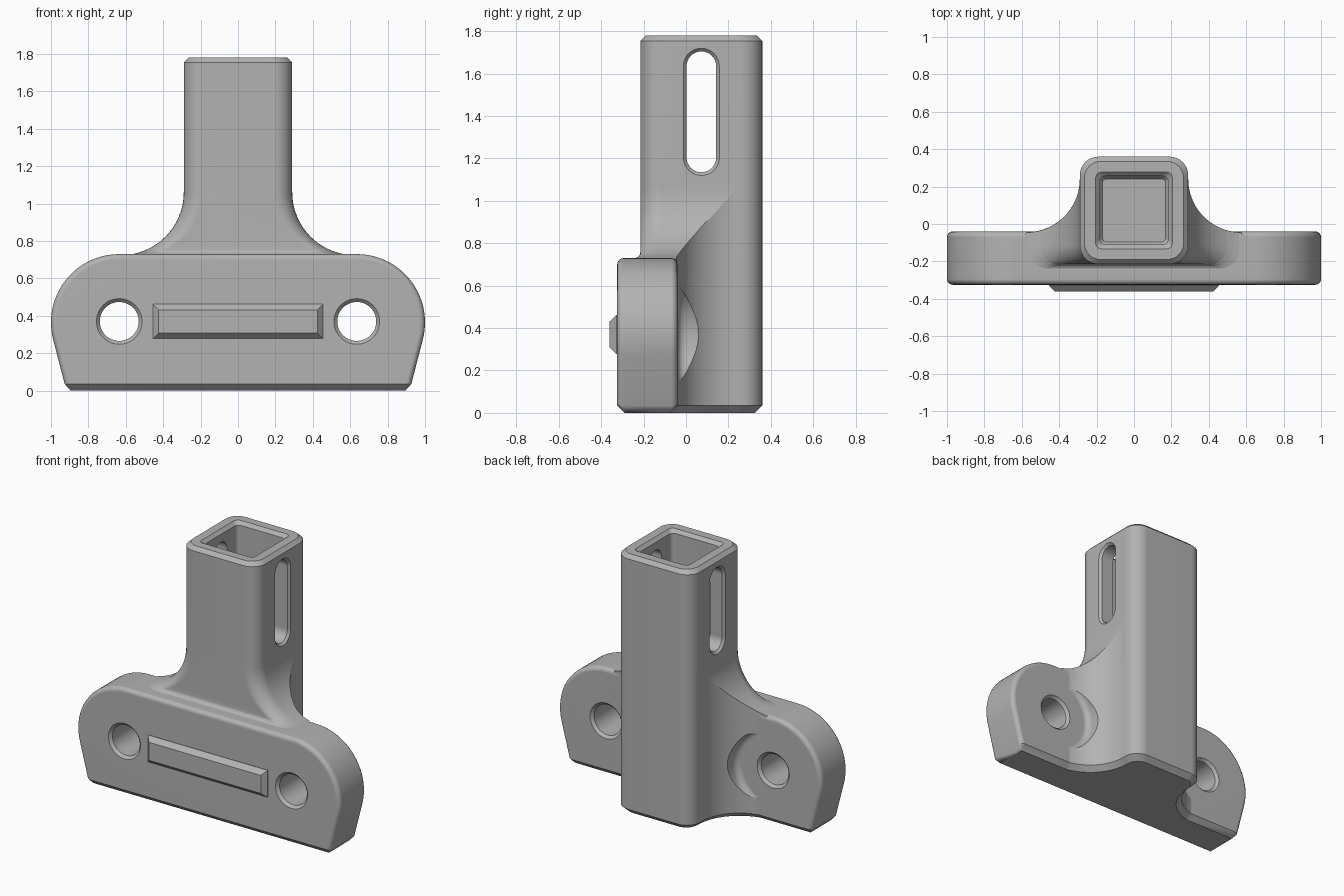
import bpy, bmesh
from math import sin, cos, tan, acos, sqrt, pi, radians

cube = bpy.data.objects.get("Cube")
if cube:
    bpy.data.objects.remove(cube, do_unlink=True)

grey = bpy.data.materials.new("plain_grey")
grey.use_nodes = True
GREY = (0.45, 0.45, 0.45, 1)
grey.diffuse_color = GREY
grey.node_tree.nodes["Principled BSDF"].inputs["Base Color"].default_value = GREY


def finish(name, bm):
    bmesh.ops.recalc_face_normals(bm, faces=bm.faces)
    me = bpy.data.meshes.new(name)
    bm.to_mesh(me)
    bm.free()
    me.materials.append(grey)
    ob = bpy.data.objects.new(name, me)
    bpy.context.collection.objects.link(ob)
    return ob


def loft(name, rings):
    """Closed solid through rings that share a point count."""
    bm = bmesh.new()
    vs = [[bm.verts.new(p) for p in ring] for ring in rings]
    n = len(vs[0])
    for a, b in zip(vs, vs[1:]):
        for i in range(n):
            j = (i + 1) % n
            bm.faces.new((a[i], a[j], b[j], b[i]))
    bm.faces.new(vs[0])
    bm.faces.new(vs[-1])
    bmesh.ops.remove_doubles(bm, verts=bm.verts, dist=1e-5)
    return finish(name, bm)


def arc(cx, cy, r, a0, a1, n):
    return [(cx + r * cos(a0 + (a1 - a0) * i / n), cy + r * sin(a0 + (a1 - a0) * i / n))
            for i in range(n + 1)]


def lathe_y(name, x, z, profile):
    return loft(name, [[(px, y, pz) for px, pz in arc(x, z, r, 0, 2 * pi, 48)[:-1]]
                       for y, r in profile])


def boolean(ob, other, op):
    mod = ob.modifiers.new("cut", 'BOOLEAN')
    mod.operation, mod.solver, mod.object = op, 'EXACT', other
    bpy.context.view_layer.objects.active = ob
    bpy.ops.object.modifier_apply(modifier=mod.name)
    bpy.data.objects.remove(other, do_unlink=True)


# Post with flared sides: square tube section, blended out towards the plate
HALF, BACK, FRONT, CORNER = 0.29, 0.36, -0.215, 0.1
FLARE, FLARE_X, FLARE_Z = 0.335, 0.625, 1.06
PLAN_R, PLAN_X, PLAN_Y = 0.285, 0.575, 0.24
LIP_R, LIP_Z = 0.03, 0.76


def post_section(z, d=0.0):
    drop = min(max(FLARE_Z - z, 0), FLARE)
    w = FLARE_X - sqrt(FLARE ** 2 - drop ** 2) - d
    lip = LIP_R - sqrt(LIP_R ** 2 - min(max(LIP_Z - z, 0), LIP_R) ** 2)
    r = CORNER - d / 2
    side = arc(HALF - d - r, BACK - d - r, r, pi / 2, 0, 8)
    big = PLAN_R + d
    turn = acos(min(1, max(0, (PLAN_X - w) / big)))
    side += arc(PLAN_X, PLAN_Y, big, pi, pi + turn, 14)
    side += arc(w - r, FRONT - lip + d + r, r, 0, -pi / 2, 8)
    ring = side + [(-x, y) for x, y in reversed(side)]
    return [(x, y, z) for x, y in ring]


heights = [FLARE_Z - FLARE * cos(pi / 2 * i / 16) for i in range(17)]
heights = sorted(heights + [0.732, 0.737, 0.748])
body = loft("bracket_body",
            [post_section(0, 0.035), post_section(0.035), post_section(0.69)]
            + [post_section(z) for z in heights]
            + [post_section(1.755), post_section(1.78, 0.025)])

# Round clearance around each bolt hole on the back
HOLE_X, HOLE_Z = 0.635, 0.37
for s in (-1, 1):
    profile = [(-0.06, 0.24), (-0.04, 0.24)]
    profile += [(-0.04 + 0.04 * (1 - cos(a)), 0.24 + 0.04 * sin(a))
                for a in (pi / 8, pi / 4, pi * 3 / 8, pi / 2)]
    boolean(body, lathe_y("clearance_cutter", s * HOLE_X, HOLE_Z, profile + [(0.5, 0.28)]),
            'DIFFERENCE')

# Mounting plate: convex rounded outline with softened edges, chamfered foot
P_FRONT, P_BACK, P_R, EDGE, FOOT = -0.325, -0.04, 0.365, 0.03, 0.035
TAPER = radians(14.5)


def plate_outline(d):
    r = P_R - d
    pts = arc(HOLE_X, P_R, r, pi / 2, -TAPER, 20)
    pts.append((HOLE_X + r / cos(TAPER) + (FOOT - P_R) * tan(TAPER), FOOT))
    return pts


bm = bmesh.new()
for i in range(5):
    a = pi / 2 * i / 4
    inset, step = EDGE * (1 - sin(a)), EDGE * (1 - cos(a))
    for x, z in plate_outline(inset):
        for s in (-1, 1):
            for y in (P_FRONT + step, P_BACK - step):
                bm.verts.new((s * x, y, z))
for s in (-1, 1):
    for y in (P_FRONT + FOOT, P_BACK - FOOT):
        bm.verts.new((s * 0.895, y, 0))
bmesh.ops.remove_doubles(bm, verts=bm.verts, dist=1e-5)
bmesh.ops.convex_hull(bm, input=bm.verts)
bmesh.ops.delete(bm, geom=[v for v in bm.verts if not v.link_faces], context='VERTS')
bmesh.ops.dissolve_limit(bm, angle_limit=0.01, verts=bm.verts, edges=bm.edges)
boolean(body, finish("mounting_plate", bm), 'UNION')

# Bolt holes with chamfered rims
for s in (-1, 1):
    boolean(body, lathe_y("hole_cutter", s * HOLE_X, HOLE_Z,
                          [(P_FRONT - 0.02, 0.142), (P_FRONT + 0.018, 0.104),
                           (P_BACK - 0.018, 0.104), (P_BACK + 0.02, 0.142)]), 'DIFFERENCE')

# Square socket from the top
MID_Y = (BACK + FRONT) / 2


def square(z, h, r=0.03):
    k = h - r
    pts = []
    for i, (sx, sy) in enumerate(((1, 1), (-1, 1), (-1, -1), (1, -1))):
        pts += arc(sx * k, MID_Y + sy * k, r, i * pi / 2, (i + 1) * pi / 2, 5)
    return [(x, y, z) for x, y in pts]


boolean(body, loft("socket_cutter", [square(0.98, 0.168, 0.02), square(1.0, 0.183),
                                     square(1.758, 0.183), square(1.80, 0.225)]),
        'DIFFERENCE')


# Long slot through both side walls
def stadium(x, r):
    pts = arc(MID_Y, 1.635, r, 0, pi, 16) + arc(MID_Y, 1.205, r, pi, 2 * pi, 16)
    return [(x, y, z) for y, z in pts]


boolean(body, loft("slot_cutter", [stadium(-0.31, 0.105), stadium(-0.275, 0.07),
                                   stadium(0.275, 0.07), stadium(0.31, 0.105)]),
        'DIFFERENCE')

# Raised bar on the front of the plate
bar = loft("front_raised_bar", [
    [(sx * hx, y, HOLE_Z + sz * hz) for sx, sz in ((-1, -1), (1, -1), (1, 1), (-1, 1))]
    for y, hx, hz in ((-0.30, 0.455, 0.092), (-0.328, 0.455, 0.092), (-0.36, 0.425, 0.062))])

# Smooth shading with crisp edges kept
bpy.ops.object.select_all(action='DESELECT')
body.select_set(True)
bpy.context.view_layer.objects.active = body
bpy.ops.object.shade_smooth_by_angle(angle=radians(30))
weighted = body.modifiers.new("even_normals", 'WEIGHTED_NORMAL')
weighted.keep_sharp = True
